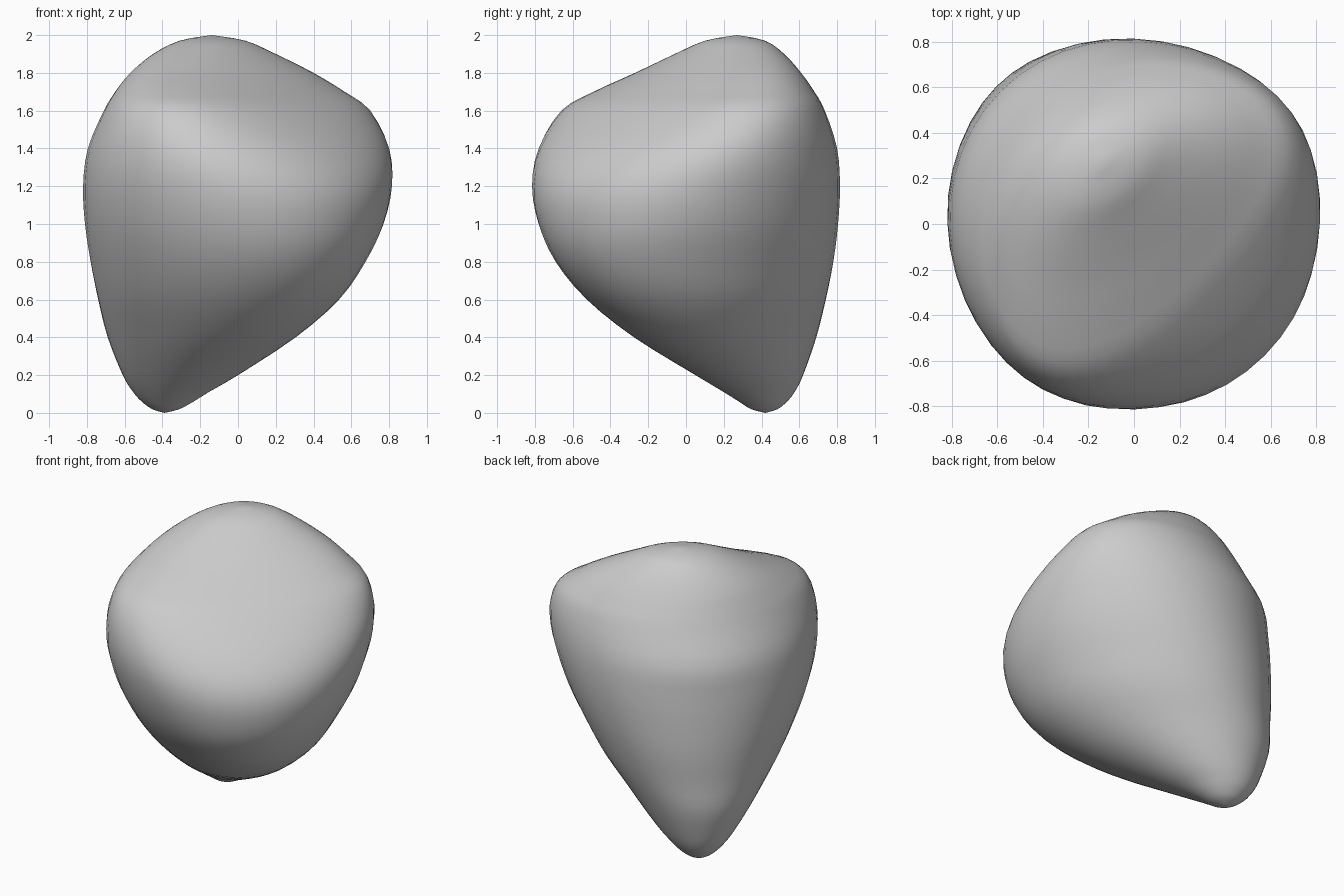
import bpy, bmesh, math

if "Cube" in bpy.data.objects:
    bpy.data.objects.remove(bpy.data.objects["Cube"])

# Horizontal sections: z, x min, x max, y min, y max,
# ratio (width across the diagonal / length along it), flat (flattening of the front-right side)
SECTIONS = [
    (0.00, -0.39, -0.39, 0.42, 0.42, 0.90, 0.00),
    (0.02, -0.455, -0.31, 0.345, 0.485, 0.88, 0.00),
    (0.06, -0.51, -0.235, 0.28, 0.535, 0.85, 0.00),
    (0.11, -0.555, -0.155, 0.20, 0.575, 0.82, 0.00),
    (0.20, -0.61, 0.00, 0.05, 0.62, 0.78, 0.00),
    (0.40, -0.69, 0.305, -0.275, 0.69, 0.74, 0.00),
    (0.60, -0.74, 0.535, -0.525, 0.74, 0.79, -0.01),
    (0.80, -0.78, 0.675, -0.69, 0.78, 0.84, -0.01),
    (1.00, -0.81, 0.77, -0.78, 0.805, 0.91, 0.00),
    (1.20, -0.82, 0.815, -0.815, 0.815, 0.99, 0.02),
    (1.40, -0.795, 0.80, -0.78, 0.80, 1.12, 0.075),
    (1.60, -0.71, 0.70, -0.66, 0.735, 1.36, 0.13),
    (1.70, -0.65, 0.565, -0.49, 0.68, 1.43, 0.125),
    (1.80, -0.57, 0.40, -0.27, 0.61, 1.46, 0.10),
    (1.90, -0.45, 0.20, -0.06, 0.52, 1.45, 0.07),
    (1.97, -0.31, 0.04, 0.10, 0.42, 1.40, 0.05),
    (2.00, -0.14, -0.14, 0.27, 0.27, 1.40, 0.05),
]
SIDES, STEPS = 48, 3


def blend(a, b, c, d, t):
    """Catmull-Rom interpolation between b and c."""
    return 0.5 * (2 * b + (c - a) * t + (2 * a - 5 * b + 4 * c - d) * t * t
                  + (3 * b - a - 3 * c + d) * t ** 3)


def fit(values, low, high):
    """Stretch values so that they span low to high."""
    lo, hi = min(values), max(values)
    return [low + (v - lo) / (hi - lo) * (high - low) for v in values]


def section_ring(z, x0, x1, y0, y1, ratio, flat):
    """Oval along the front-right diagonal, fitted into its bounds."""
    xs, ys = [], []
    for i in range(SIDES):
        t = 2 * math.pi * i / SIDES
        u = math.cos(t) - flat * math.cos(2 * t)
        v = ratio * math.sin(t)
        xs.append(u + v)
        ys.append(v - u)
    return [(x, y, z) for x, y in zip(fit(xs, x0, x1), fit(ys, y0, y1))]


# Refine the sections smoothly
levels = []
last = len(SECTIONS) - 1
for i in range(last):
    quad = [SECTIONS[min(max(i + k, 0), last)] for k in (-1, 0, 1, 2)]
    for s in range(STEPS):
        levels.append([blend(*vals, s / STEPS) for vals in zip(*quad)])
levels.append(list(SECTIONS[-1]))

# Loft the rounded stone body
bm = bmesh.new()
rings = [[bm.verts.new(p) for p in section_ring(*lv)] for lv in levels]
for low, high in zip(rings, rings[1:]):
    for i in range(SIDES):
        j = (i + 1) % SIDES
        bm.faces.new((low[i], low[j], high[j], high[i]))
bmesh.ops.remove_doubles(bm, verts=bm.verts, dist=0.0005)
bmesh.ops.recalc_face_normals(bm, faces=bm.faces)
for f in bm.faces:
    f.smooth = True

mesh = bpy.data.meshes.new("smooth_stone")
bm.to_mesh(mesh)
bm.free()
stone = bpy.data.objects.new("smooth_stone", mesh)
bpy.context.collection.objects.link(stone)
